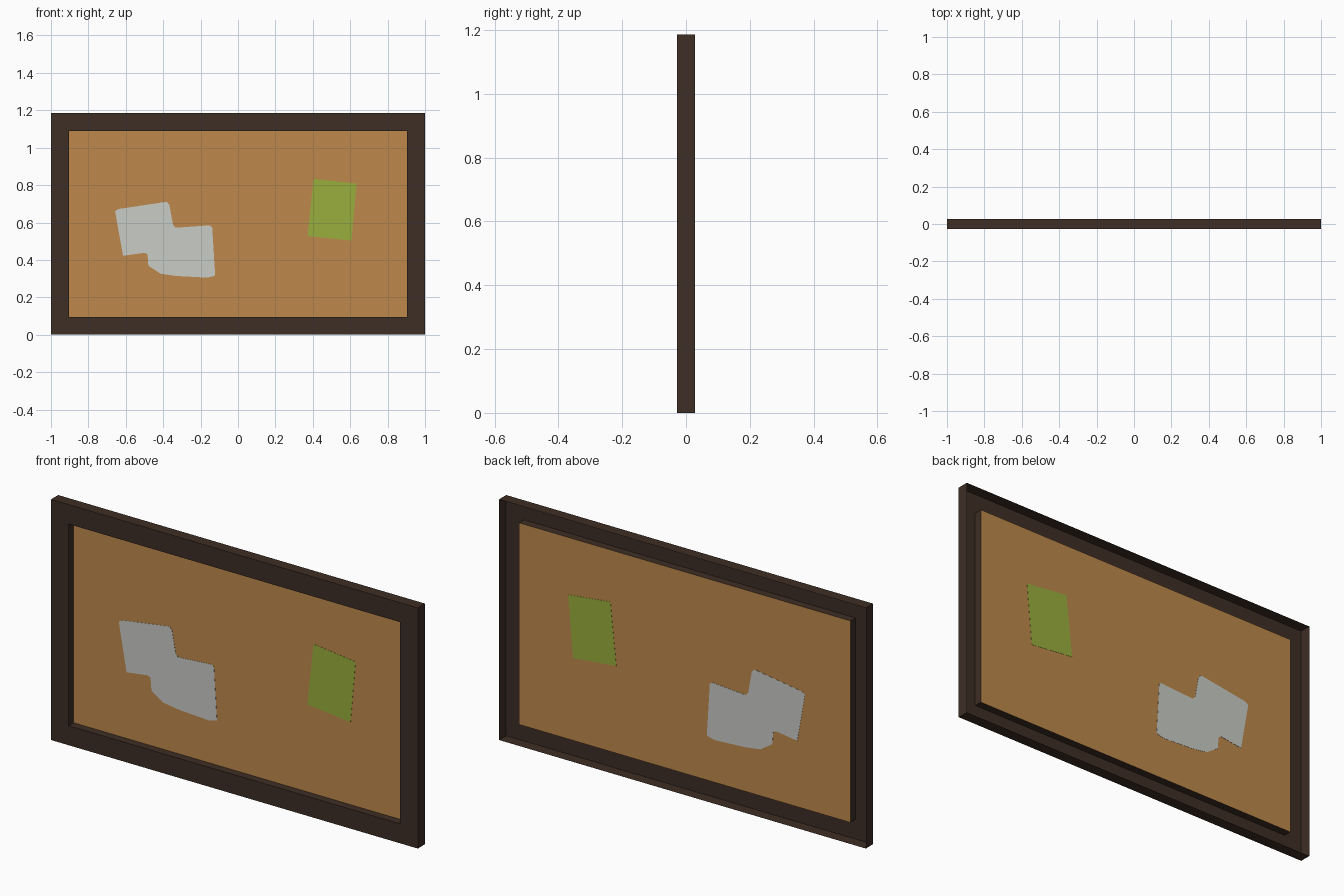
import bpy, bmesh

if "Cube" in bpy.data.objects:
    bpy.data.objects.remove(bpy.data.objects["Cube"])

W, H, D = 1.0, 1.186, 0.028   # half width, height, half depth
B = 0.096                     # frame border
PY = 0.011                    # depth of the pin panel


def material(name, rgb):
    lin = [((c / 255 + 0.055) / 1.055) ** 2.4 for c in rgb]
    m = bpy.data.materials.new(name)
    m.diffuse_color = (*lin, 1)
    m.use_nodes = True
    m.node_tree.nodes["Principled BSDF"].inputs["Base Color"].default_value = m.diffuse_color
    return m


def finish(name, bm, mat):
    me = bpy.data.meshes.new(name)
    bm.to_mesh(me)
    bm.free()
    me.materials.append(mat)
    ob = bpy.data.objects.new(name, me)
    bpy.context.collection.objects.link(ob)
    return ob


def ring(bm, inset, y):
    a, b, c = W - inset, inset, H - inset
    return [bm.verts.new(p) for p in ((-a, y, b), (a, y, b), (a, y, c), (-a, y, c))]


wood = material("dark_wood", (61, 46, 37))
cork = material("cork", (190, 137, 75))
grey = material("grey_paper", (201, 204, 198))
green = material("green_paper", (153, 175, 60))

# Frame: open-backed shell (outer sides, front border, inner sides back to the panel)
bm = bmesh.new()
rings = [ring(bm, i, y) for i, y in ((0, D), (0, -D), (B, -D), (B, PY))]
for r, s in zip(rings, rings[1:]):
    for i in range(4):
        j = (i + 1) % 4
        bm.faces.new((r[i], s[i], s[j], r[j]))
finish("frame", bm, wood)

# Cork panel
bm = bmesh.new()
bm.faces.new(ring(bm, B, PY))
finish("cork_panel", bm, cork)


# Paper notes: thin plates showing on both sides of the panel
def note(name, pts, mat):
    bm = bmesh.new()
    t = 0.001
    front = [bm.verts.new((x, PY - t, z)) for x, z in pts]
    back = [bm.verts.new((x, PY + t, z)) for x, z in pts]
    bm.faces.new(front)
    bm.faces.new(back[::-1])
    n = len(pts)
    for i in range(n):
        j = (i + 1) % n
        bm.faces.new((front[i], back[i], back[j], front[j]))
    bmesh.ops.recalc_face_normals(bm, faces=bm.faces)
    finish(name, bm, mat)


note("green_note", [(0.372, 0.527), (0.607, 0.503), (0.634, 0.808), (0.404, 0.834)], green)
note("grey_notes", [
    (-0.615, 0.422), (-0.500, 0.438), (-0.484, 0.430), (-0.479, 0.369),
    (-0.414, 0.326), (-0.329, 0.314), (-0.163, 0.305), (-0.122, 0.316),
    (-0.138, 0.575), (-0.150, 0.585), (-0.335, 0.572), (-0.348, 0.590),
    (-0.367, 0.695), (-0.380, 0.711), (-0.640, 0.672), (-0.657, 0.660)], grey)
